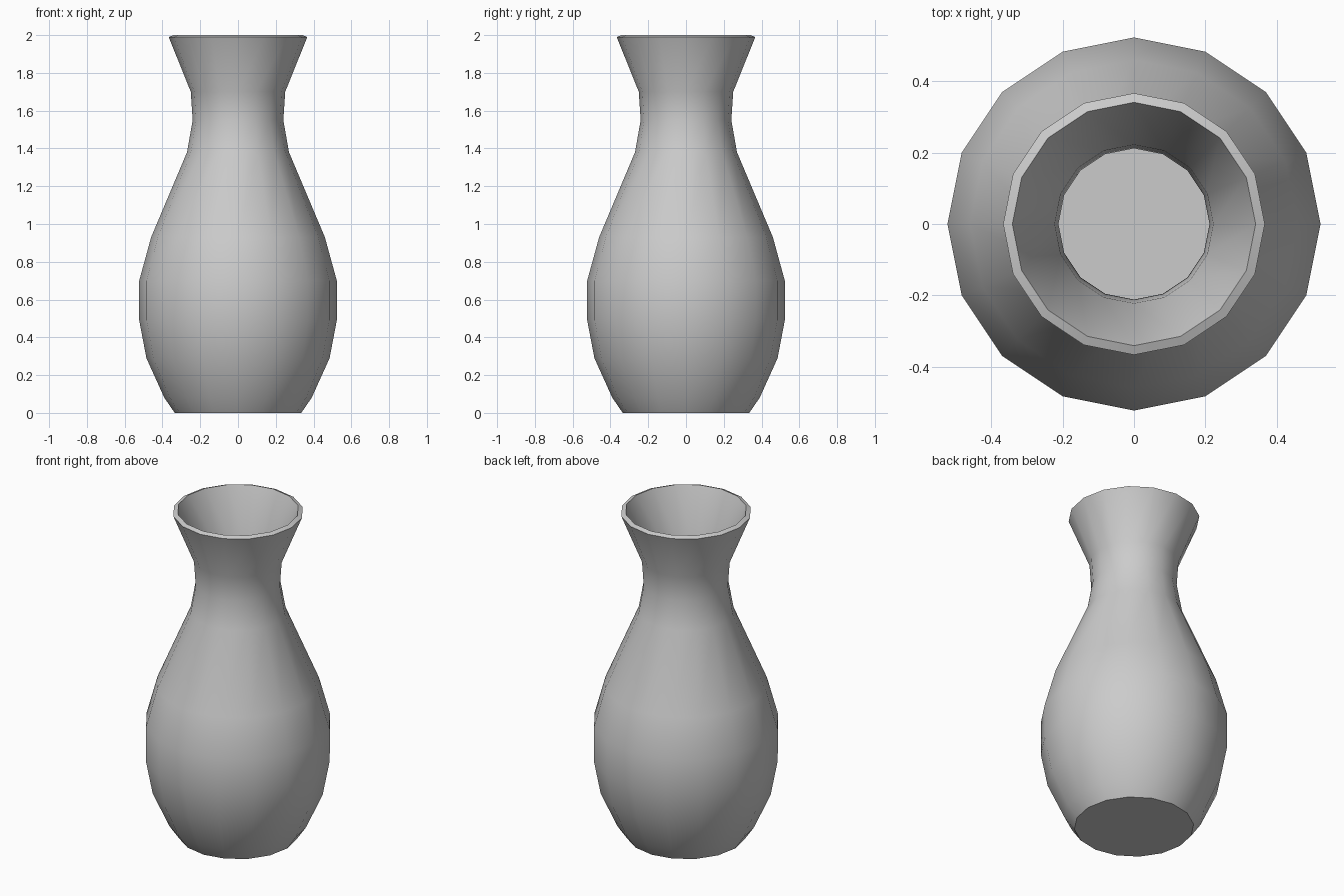
import bpy
import bmesh
from math import cos, sin, tau, radians

if "Cube" in bpy.data.objects:
    bpy.data.objects.remove(bpy.data.objects["Cube"], do_unlink=True)

SIDES = 16
WALL = 0.0275

# Outer silhouette as (radius, height), from foot to rim
PROFILE = [(0.335, 0), (0.39, 0.08), (0.485, 0.29), (0.523, 0.49),
           (0.523, 0.70), (0.46, 0.93), (0.27, 1.38), (0.24, 1.55),
           (0.25, 1.70), (0.367, 1.99)]

# Plain grey clay
clay = bpy.data.materials.new("grey clay")
clay.use_nodes = True
colour = (0.6, 0.6, 0.6, 1)
clay.diffuse_color = colour
clay.node_tree.nodes["Principled BSDF"].inputs["Base Color"].default_value = colour

# Outer shell: rings joined by quads, closed by a flat bottom
bm = bmesh.new()
rings = [[bm.verts.new((r * cos(tau * i / SIDES), r * sin(tau * i / SIDES), z))
          for i in range(SIDES)] for r, z in PROFILE]
bm.faces.new(reversed(rings[0]))
for low, high in zip(rings, rings[1:]):
    for i in range(SIDES):
        j = (i + 1) % SIDES
        bm.faces.new((low[i], low[j], high[j], high[i]))
mesh = bpy.data.meshes.new("vase")
bm.to_mesh(mesh)
bm.free()
mesh.materials.append(clay)

vase = bpy.data.objects.new("vase", mesh)
bpy.context.collection.objects.link(vase)
bpy.ops.object.select_all(action="DESELECT")
vase.select_set(True)
bpy.context.view_layer.objects.active = vase

# Wall thickness grows inward, leaving the hollow and the sloped rim
solid = vase.modifiers.new("wall", "SOLIDIFY")
solid.thickness = WALL
solid.offset = -1
solid.use_even_offset = True
bpy.ops.object.modifier_apply(modifier=solid.name)

# Smooth body with crisp rim and foot
bpy.ops.object.shade_smooth_by_angle(angle=radians(35))
